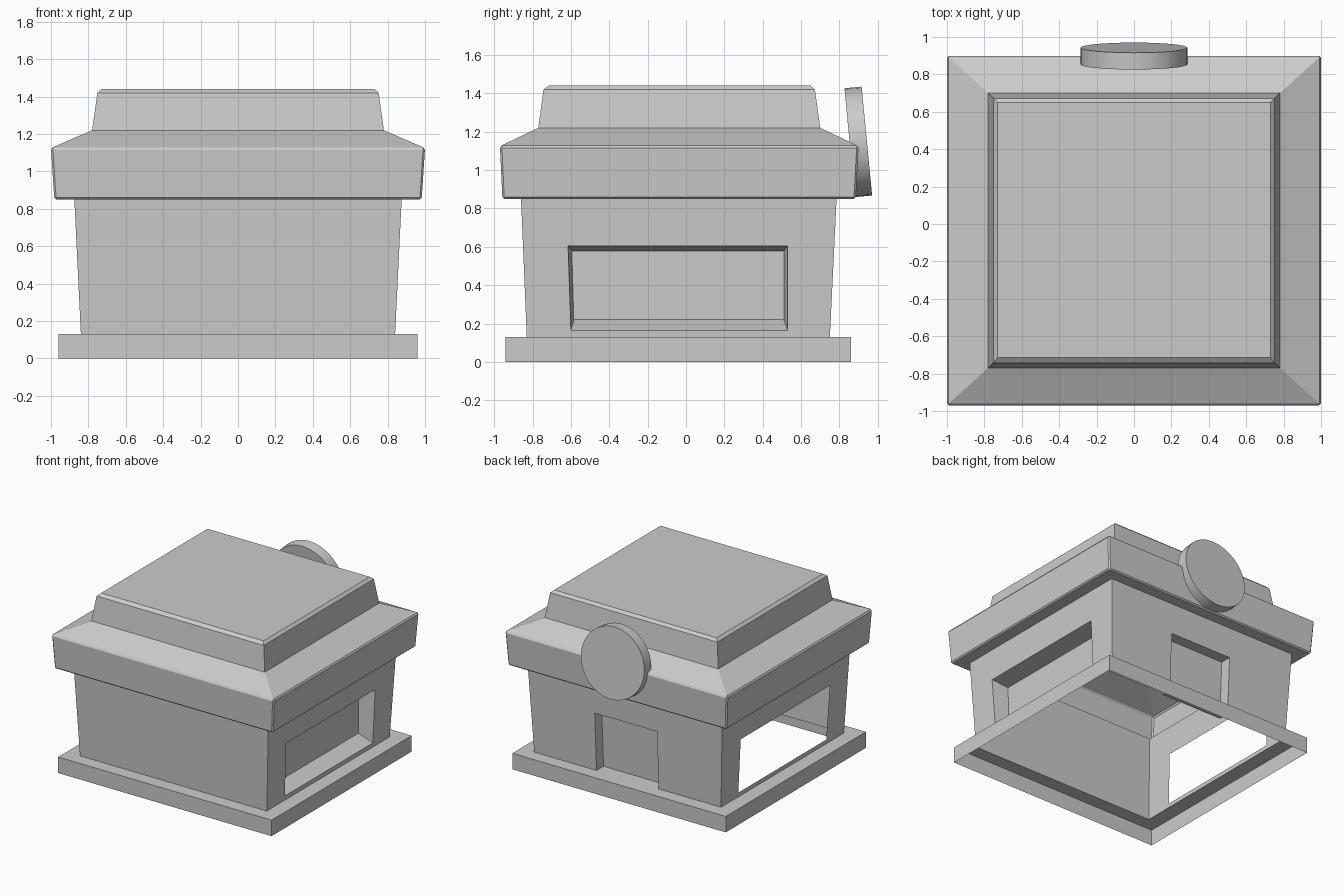
import bpy, bmesh, math
from mathutils import Vector

if "Cube" in bpy.data.objects:
    bpy.data.objects.remove(bpy.data.objects["Cube"])


def finish(name, bm):
    bmesh.ops.remove_doubles(bm, verts=bm.verts, dist=1e-4)
    bmesh.ops.recalc_face_normals(bm, faces=bm.faces)
    mesh = bpy.data.meshes.new(name)
    bm.to_mesh(mesh)
    bm.free()
    obj = bpy.data.objects.new(name, mesh)
    bpy.context.collection.objects.link(obj)
    return obj


def ring(hx, y0, y1, z):
    return [Vector(p) for p in ((-hx, y0, z), (hx, y0, z), (hx, y1, z), (-hx, y1, z))]


def bridge(bm, a, b, skip=()):
    """Quads between two four-point loops."""
    for i in range(4):
        if i not in skip:
            j = (i + 1) % 4
            face(bm, (a[i], a[j], b[j], b[i]))


def face(bm, pts):
    bm.faces.new([bm.verts.new(p) for p in pts])


def stack(bm, rings, cap=False):
    for a, b in zip(rings, rings[1:]):
        bridge(bm, a, b)
    if cap:
        face(bm, rings[-1])


# Base rim: hollow plinth, open underneath
bm = bmesh.new()
stack(bm, [ring(.96, -.94, .86, 0), ring(.96, -.94, .86, .13), ring(.84, -.83, .75, .13)])
finish("base_rim", bm)

# Walls: leaning outwards, with openings framed in three sides
low, high = ring(.84, -.83, .75, .13), ring(.875, -.86, .785, .85)


def lean(z):
    return (z - .13) / .72 * .035


bm = bmesh.new()
face(bm, (low[0], low[1], high[1], high[0]))

# Side windows: recessed on the right, open on the left
outer = [(-.60, .165), (.53, .165), (.53, .605), (-.615, .605)]
inner = [(-.585, .22), (.51, .22), (.51, .578), (-.595, .578)]
for side, (i, j) in ((1, (1, 2)), (-1, (0, 3))):
    wall = [low[i], low[j], high[j], high[i]]
    hole = [Vector((side * (.84 + lean(z)), y, z)) for y, z in outer]
    bridge(bm, wall, hole)
    if side == 1:
        back = [Vector((.725, y, z)) for y, z in inner]
        bridge(bm, hole, back)
        face(bm, back)

# Back doorway: recess reaching down to the base
door = [(-.28, .13), (.28, .13), (.28, .605), (-.28, .605)]
hole = [Vector((x, .75 + lean(z), z)) for x, z in door]
back = [p - Vector((0, .09, 0)) for p in hole]
bridge(bm, [low[3], low[2], high[2], high[3]], hole, skip=(0,))
bridge(bm, hole, back)
face(bm, back)
finish("walls", bm)

# Roof: overhang, fascia, slope and raised top
bm = bmesh.new()
stack(bm, [ring(.875, -.86, .785, .85), ring(.982, -.957, .885, .85),
           ring(1.0, -.97, .90, 1.125), ring(.78, -.77, .70, 1.22),
           ring(.752, -.743, .672, 1.42), ring(.73, -.715, .65, 1.44)], cap=True)
bmesh.ops.remove_doubles(bm, verts=bm.verts, dist=1e-4)
fascia = [e for e in bm.edges if all(abs(v.co.x) > .95 for v in e.verts)]
bmesh.ops.bevel(bm, geom=fascia, offset=.01, segments=1, affect='EDGES')
finish("roof", bm)

# Round sign on the back, tipped slightly upwards
bpy.ops.mesh.primitive_cylinder_add(vertices=32, radius=.285, depth=.09,
                                    location=(0, .898, 1.147),
                                    rotation=(math.radians(-90 + 5.5), 0, 0))
sign = bpy.context.object
sign.name = "round_sign"
bpy.ops.object.shade_smooth_by_angle(angle=math.radians(30))
